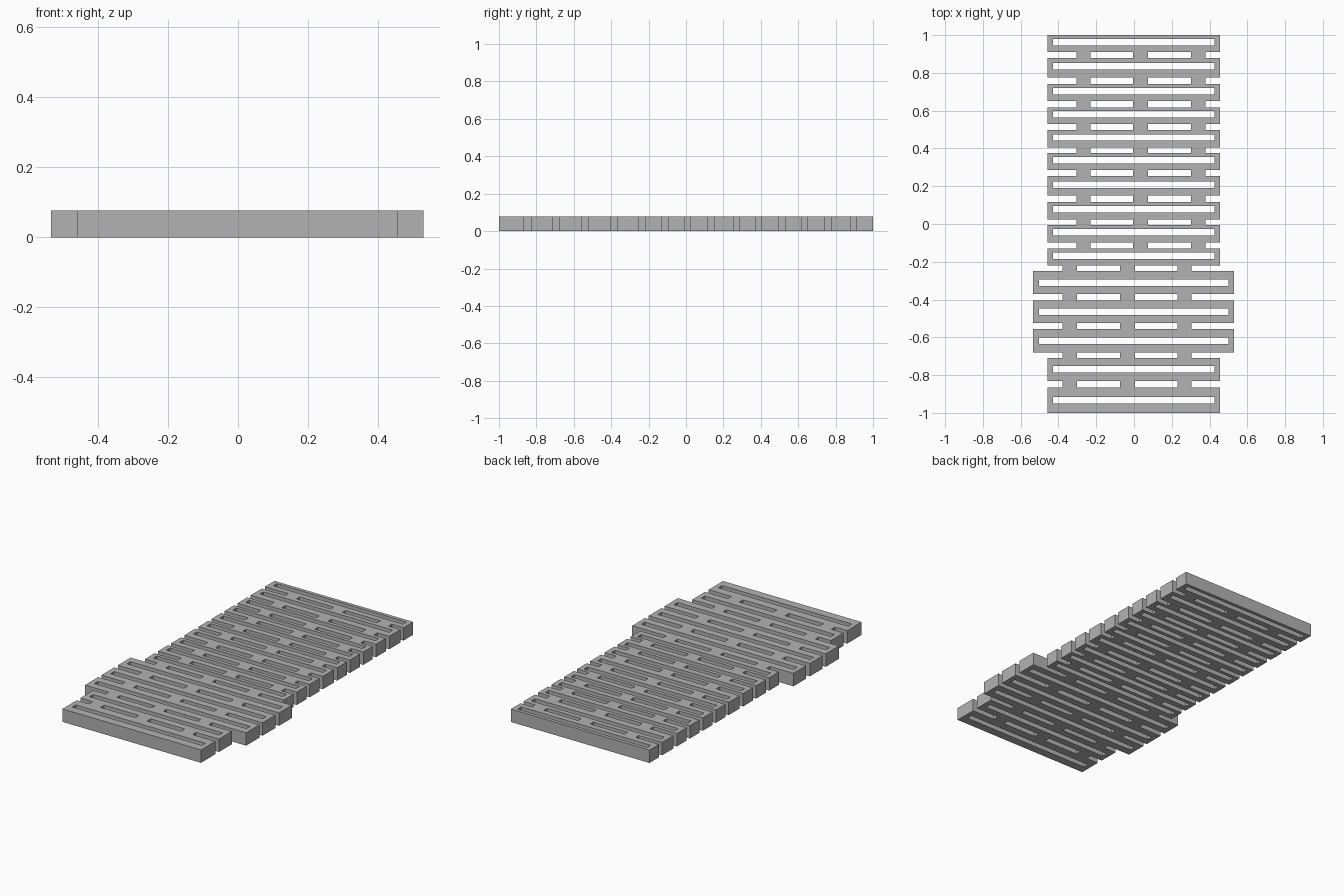
import bpy
import bmesh

cube = bpy.data.objects.get("Cube")
if cube:
    bpy.data.objects.remove(cube, do_unlink=True)

HEIGHT = 0.077
SLOT_HALF = 0.017
RIM = 0.03

grey = bpy.data.materials.new("plain grey")
grey.use_nodes = True
colour = (0.45, 0.45, 0.45, 1)
grey.diffuse_color = colour
grey.node_tree.nodes["Principled BSDF"].inputs["Base Color"].default_value = colour


def rectangle(bm, x0, x1, y0, y1):
    corners = [(x0, y0), (x1, y0), (x1, y1), (x0, y1)]
    return [bm.verts.new((x, y, 0)) for x, y in corners]


def extruded(name, bm):
    """Raise a flat layout to the full thickness and make it an object."""
    result = bmesh.ops.extrude_face_region(bm, geom=bm.faces[:])
    top = [g for g in result["geom"] if isinstance(g, bmesh.types.BMVert)]
    bmesh.ops.translate(bm, verts=top, vec=(0, 0, HEIGHT))
    bmesh.ops.recalc_face_normals(bm, faces=bm.faces[:])
    mesh = bpy.data.meshes.new(name)
    bm.to_mesh(mesh)
    bm.free()
    mesh.materials.append(grey)
    obj = bpy.data.objects.new(name, mesh)
    bpy.context.collection.objects.link(obj)


def slotted_bar(name, x0, x1, y0, y1, shift):
    """Bar with one long slot cut right through it."""
    bm = bmesh.new()
    middle = (y0 + y1) / 2 + shift
    outer = rectangle(bm, x0, x1, y0, y1)
    inner = rectangle(bm, x0 + RIM, x1 - RIM, middle - SLOT_HALF, middle + SLOT_HALF)
    for i in range(len(outer)):
        j = (i + 1) % len(outer)
        bm.faces.new((outer[i], outer[j], inner[j], inner[i]))
    extruded(name, bm)


def bridge(name, x0, x1, y0, y1):
    bm = bmesh.new()
    bm.faces.new(rectangle(bm, x0, x1, y0, y1))
    extruded(name, bm)


# Bars from back to front: lower and upper y
narrow_bars = [(.91, 1), (.775, .88), (.65, .742), (.53, .618), (.405, .497),
               (.285, .375), (.15, .253), (.025, .117), (-.097, -.005), (-.22, -.13)]
wide_bars = [(-.37, -.25), (-.525, -.405), (-.68, -.555)]
front_bars = [(-.83, -.71), (-1, -.865)]
bars = narrow_bars + wide_bars + front_bars

for n, (y0, y1) in enumerate(bars):
    wide = (y0, y1) in wide_bars
    x0, x1 = (-.534, .53) if wide else (-.459, .456)
    shift = .007 if (y0, y1) in narrow_bars else 0
    slotted_bar(f"slotted_bar_{n + 1}", x0, x1, y0, y1, shift)

# Three bridges in each gap, their layout mirrored in the front part
back_bridges = [(-.305, -.23), (-.005, .073), (.302, .378)]
front_bridges = [(-b, -a) for a, b in back_bridges]
for n in range(len(bars) - 1):
    layout = back_bridges if n < len(narrow_bars) - 1 else front_bridges
    for k, (x0, x1) in enumerate(layout):
        bridge(f"bridge_{n + 1}_{k + 1}", x0, x1, bars[n + 1][1], bars[n][0])
